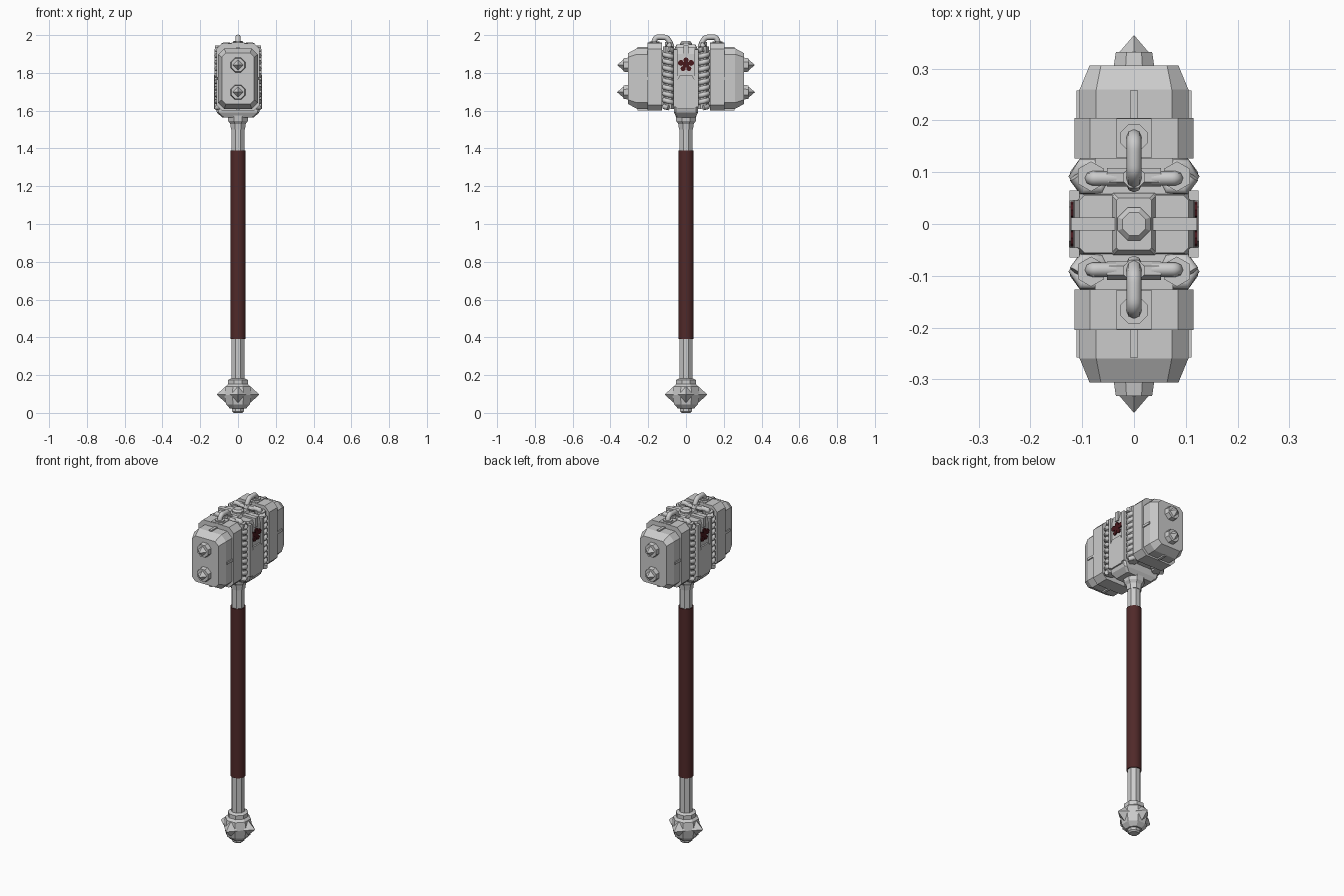
import bpy, bmesh
from math import pi, sin, cos
from mathutils import Matrix, Vector

if "Cube" in bpy.data.objects:
    bpy.data.objects.remove(bpy.data.objects["Cube"])


def material(name, rgb):
    m = bpy.data.materials.new(name)
    m.use_nodes = True
    m.diffuse_color = (*rgb, 1)
    m.node_tree.nodes["Principled BSDF"].inputs["Base Color"].default_value = (*rgb, 1)
    return m


steel = material("pale steel", (0.6, 0.6, 0.6))
leather = material("dark red leather", (0.08, 0.022, 0.022))
crimson = material("deep crimson", (0.065, 0.009, 0.012))


def mirror(ob, axes):
    if axes:
        mod = ob.modifiers.new("Mirror", "MIRROR")
        mod.use_axis = ["X" in axes, "Y" in axes, False]
        mod.use_mirror_merge = False
    return ob


def finish(name, bm, mat, axes=""):
    bmesh.ops.recalc_face_normals(bm, faces=bm.faces)
    me = bpy.data.meshes.new(name)
    bm.to_mesh(me)
    bm.free()
    me.materials.append(mat)
    ob = bpy.data.objects.new(name, me)
    bpy.context.collection.objects.link(ob)
    return mirror(ob, axes)


def loft(name, rings, mat=steel, axes=""):
    """Skin a row of point rings and cap both ends."""
    bm = bmesh.new()
    rows = [[bm.verts.new(p) for p in ring] for ring in rings]
    n = len(rows[0])
    for a, b in zip(rows, rows[1:]):
        for i in range(n):
            j = (i + 1) % n
            bm.faces.new((a[i], a[j], b[j], b[i]))
    bm.faces.new(rows[0])
    bm.faces.new(rows[-1])
    return finish(name, bm, mat, axes)


def octagon(w, h, c):
    """Rectangle outline with cut corners."""
    return [(w - c, -h), (w, c - h), (w, h - c), (w - c, h),
            (c - w, h), (-w, h - c), (-w, c - h), (c - w, -h)]


def along_y(y, w, h, c, z):
    return [(u, y, z + v) for u, v in octagon(w, h, c)]


def along_z(z, w, h, c, x=0, y=0):
    return [(x + u, y + v, z) for u, v in octagon(w, h, c)]


def turned(name, profile, sides, mat=steel, x=0, y=0, axes=""):
    angles = [2 * pi * (i + 0.5) / sides for i in range(sides)]
    return loft(name, [[(x + r * cos(a), y + r * sin(a), z) for a in angles]
                       for r, z in profile], mat, axes)


def box(name, x, y, z, mat=steel, axes=""):
    corners = [(x[0], y[0]), (x[1], y[0]), (x[1], y[1]), (x[0], y[1])]
    return loft(name, [[(*p, h) for p in corners] for h in z], mat, axes)


def cone(name, at, direction, r1, r2, length, sides, mat=steel, axes="", spin=0):
    """Cone or disc whose base sits at a point and rises along a direction."""
    d = Vector(direction)
    m = (Matrix.Translation(Vector(at) + d * length / 2)
         @ d.to_track_quat("Z", "Y").to_matrix().to_4x4() @ Matrix.Rotation(spin, 4, "Z"))
    bm = bmesh.new()
    bmesh.ops.create_cone(bm, cap_ends=True, segments=sides, radius1=r1,
                          radius2=r2, depth=length, matrix=m)
    bmesh.ops.remove_doubles(bm, verts=bm.verts, dist=1e-5)
    return finish(name, bm, mat, axes)


def pipe(name, points, radius, axes, kind="POLY"):
    cu = bpy.data.curves.new(name, "CURVE")
    cu.dimensions = "3D"
    cu.bevel_depth = radius
    cu.bevel_resolution = 2
    cu.use_fill_caps = True
    sp = cu.splines.new(kind)
    sp.points.add(len(points) - 1)
    for p, co in zip(sp.points, points):
        p.co = (*co, 1)
    if kind == "NURBS":
        sp.order_u = 3
        sp.use_endpoint_u = True
        sp.resolution_u = 6
    cu.materials.append(steel)
    ob = bpy.data.objects.new(name, cu)
    bpy.context.collection.objects.link(ob)
    return mirror(ob, axes)


# Handle
turned("shaft", [(0.037, 0.16), (0.037, 1.58)], 8)
grip = turned("grip", [(0.041, 0.39), (0.041, 1.39)], 20, leather)
bpy.context.view_layer.objects.active = grip
grip.select_set(True)
bpy.ops.object.shade_smooth_by_angle()
turned("neck_collar", [(0.04, 1.5), (0.044, 1.53), (0.056, 1.545), (0.06, 1.58)], 8)

# Pommel with four side spikes
turned("pommel", [(0.045, 0.022), (0.068, 0.045), (0.079, 0.095), (0.07, 0.14),
                  (0.056, 0.152), (0.056, 0.175), (0.04, 0.182)], 8)
turned("pommel_cap", [(0.026, 0), (0.035, 0.008), (0.035, 0.03)], 8)
for i in range(4):
    d = Vector((cos(i * pi / 2), sin(i * pi / 2), 0))
    cone("pommel_spike", d * 0.066 + Vector((0, 0, 0.097)), d, 0.043, 0, 0.047, 4)

# Centre block of the head
loft("centre_block", [along_z(*r) for r in (
    (1.565, 0.085, 0.05, 0.01), (1.59, 0.112, 0.064, 0.01), (1.62, 0.12, 0.064, 0.01),
    (1.90, 0.115, 0.06, 0.01), (1.935, 0.105, 0.056, 0.01))])
box("inner_core", (-0.075, 0.075), (-0.135, 0.135), (1.63, 1.92))
loft("top_plate", [along_z(1.93, 0.044, 0.06, 0.004), along_z(1.95, 0.034, 0.05, 0.004)])
turned("top_boss", [(0.034, 1.935), (0.034, 1.958), (0.024, 1.968)], 8)
box("top_strap", (-0.118, 0.118), (-0.013, 0.013), (1.92, 1.945))
box("strap_end", (0.11, 0.122), (-0.013, 0.013), (1.89, 1.945), axes="X")
box("side_rib", (0.105, 0.125), (0.045, 0.065), (1.62, 1.925), axes="XY")
panel = [(-0.045, 1.61), (0.045, 1.61), (0.045, 1.765), (0.033, 1.785),
         (-0.033, 1.785), (-0.045, 1.765)]
loft("side_panel", [[(x, y, z) for y, z in panel] for x in (0.11, 0.126)], axes="X")

# Side emblem of small discs
for y, z, r in ((0, 1.845, 0.018), (0, 1.868, 0.014), (0.027, 1.853, 0.016),
                (-0.027, 1.853, 0.016), (0.015, 1.823, 0.014), (-0.015, 1.823, 0.014)):
    cone("emblem_petal", (0.1165, y, z), (1, 0, 0), r, r, 0.006, 8, crimson, "X")

# Coil columns between centre block and hammer faces
cx, cy = 0.083, 0.092
turned("coil_core", [(0.029, 1.61), (0.029, 1.94)], 6, x=cx, y=cy, axes="XY")
turns, steps = 9, 6
coil = [(cx + 0.03 * cos(t), cy + 0.026 * sin(t), 1.615 + 0.31 * t / (2 * pi * turns))
        for t in (2 * pi * i / steps for i in range(turns * steps + 1))]
pipe("side_coil", coil, 0.0135, "XY")

# Hoses on top
hub = [(cos(a) * 0.018, sin(a) * 0.018) for a in (i * pi / 3 for i in range(6))]
loft("hose_junction", [[(x, 0.09 + u, 1.942 + v) for u, v in hub]
                       for x in (-0.052, 0.052)], axes="Y")
pipe("side_hose", [(0.035, 0.088, 1.945), (0.07, 0.088, 1.948), (0.083, 0.088, 1.945),
                   (0.083, 0.09, 1.91)], 0.014, "XY", "NURBS")
pipe("top_hose", [(0, 0.075, 1.935), (0, 0.092, 1.985), (0, 0.125, 1.989),
                  (0, 0.168, 1.989), (0, 0.17, 1.95)], 0.0145, "Y", "NURBS")
turned("hose_socket", [(0.028, 1.94), (0.028, 1.966)], 8, y=0.167, axes="Y")
turned("junction_nut", [(0.022, 1.93), (0.022, 1.964)], 8, y=0.09, axes="Y")

# Hammer slabs and faces
loft("slab", [along_y(y, 0.115, 0.178, 0.03, 1.778) for y in (0.127, 0.205)], axes="Y")
box("slab_ridge", (-0.034, 0.034), (0.128, 0.204), (1.94, 1.96), axes="Y")
loft("hammer_face", [along_y(*r, 1.77) for r in (
    (0.2, 0.105, 0.16, 0.032), (0.26, 0.105, 0.16, 0.032),
    (0.306, 0.086, 0.135, 0.022))], axes="Y")
box("top_fin", (-0.008, 0.008), (0.2, 0.258), (1.925, 1.938), axes="Y")
box("bottom_fin", (-0.008, 0.008), (0.2, 0.258), (1.602, 1.615), axes="Y")
box("side_fin", (0.1, 0.111), (0.2, 0.258), (1.763, 1.777), axes="XY")

# Face studs
for z in (1.842, 1.698):
    cone("stud_base", (0, 0.3, z), (0, 1, 0), 0.043, 0.038, 0.032, 8, axes="Y", spin=pi / 8)
    cone("stud_spike", (0, 0.33, z), (0, 1, 0), 0.03, 0, 0.035, 4, axes="Y")
